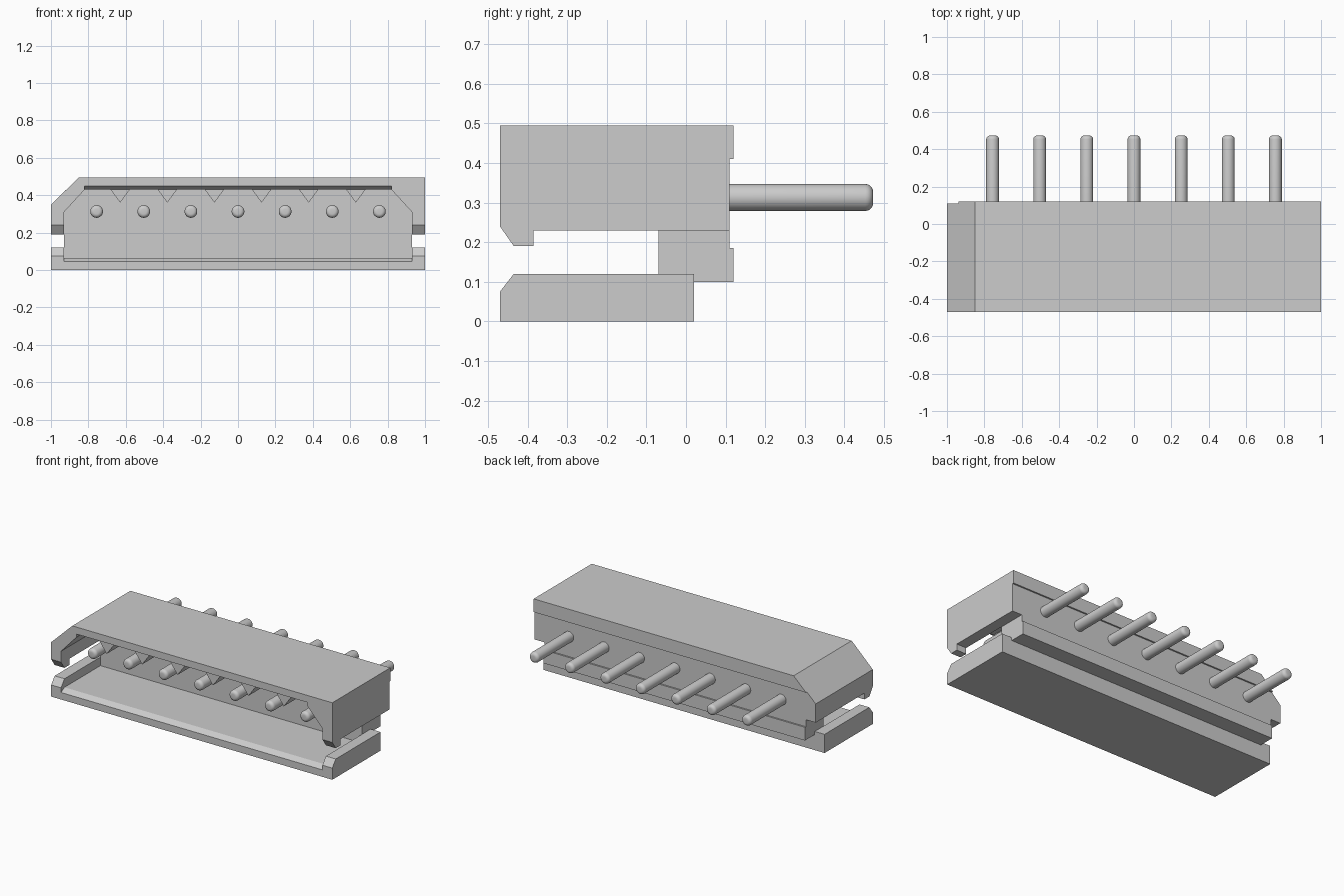
import bpy, bmesh, math
from mathutils import Matrix, Vector

cube = bpy.data.objects.get("Cube")
if cube:
    bpy.data.objects.remove(cube, do_unlink=True)

mat = bpy.data.materials.new("light_grey")
mat.use_nodes = True
GREY = (0.604, 0.604, 0.604, 1)
mat.diffuse_color = GREY
mat.node_tree.nodes["Principled BSDF"].inputs["Base Color"].default_value = GREY


def finish(bm, name):
    bmesh.ops.recalc_face_normals(bm, faces=bm.faces)
    me = bpy.data.meshes.new(name)
    bm.to_mesh(me)
    bm.free()
    me.materials.append(mat)
    ob = bpy.data.objects.new(name, me)
    bpy.context.collection.objects.link(ob)
    return ob


def loft(name, rings):
    """Skin matching xz outlines placed at successive y positions, capped at both ends."""
    bm = bmesh.new()
    loops = [[bm.verts.new((x, y, z)) for x, z in pts] for y, pts in rings]
    n = len(loops[0])
    for a, b in zip(loops, loops[1:]):
        for i in range(n):
            j = (i + 1) % n
            bm.faces.new((a[i], a[j], b[j], b[i]))
    bm.faces.new(loops[0])
    bm.faces.new(loops[-1][::-1])
    bmesh.ops.remove_doubles(bm, verts=bm.verts, dist=1e-5)
    bmesh.ops.dissolve_limit(bm, angle_limit=0.01, verts=bm.verts, edges=bm.edges)
    return finish(bm, name)


def prism(name, pts, y0, y1):
    return loft(name, [(y0, pts), (y1, pts)])


def rect(x0, x1, z0, z1):
    return [(x0, z0), (x1, z0), (x1, z1), (x0, z1)]


FRONT, BEVEL, WALL, BACK, RIDGE = -0.47, -0.435, -0.07, 0.11, 0.12
IN = 0.93   # half width of the cavity
TOP = [(1, 0.495), (-0.85, 0.495), (-1, 0.35)]


# Upper hood, with a bevelled mouth under the roof
def hood(foot, roof):
    return ([(IN, foot), (1, foot)] + TOP + [(-1, foot), (-IN, foot), (-IN, 0.31),
            (-0.82, 0.43), (-0.82, roof), (0.82, roof), (0.82, 0.43), (IN, 0.31)])


loft("upper_hood", [(FRONT, hood(0.24, 0.45)), (BEVEL, hood(0.23, 0.4301)),
                    (WALL, hood(0.23, 0.4301))])


# Lower tray, with bevelled side walls and floor edge
def tray(wall, floor):
    return [(-1, 0), (1, 0), (1, wall), (IN, wall), (IN, floor),
            (-IN, floor), (-IN, wall), (-1, wall)]


loft("lower_tray", [(FRONT, tray(0.075, 0.045)), (BEVEL, tray(0.12, 0.065)),
                    (0.02, tray(0.12, 0.065))])

# Rear wall, its footing in the tray, and the two raised rear strips
prism("rear_wall", [(-IN, 0.10), (IN, 0.10), (IN, 0.23), (1, 0.23)] + TOP
      + [(-1, 0.23), (-IN, 0.23)], WALL, BACK)
prism("rear_wall_footing", rect(-IN, IN, 0.065, 0.10), WALL, 0.02)
prism("upper_rear_strip", [(-0.938, 0.41), (1, 0.41), (1, 0.495), (-0.85, 0.495)], BACK, RIDGE)
prism("lower_rear_strip", rect(-IN, IN, 0.10, 0.185), BACK, RIDGE)

# Hooked lips at the front of the hood's side walls
for side, x0, x1 in (("left", IN, 1), ("right", -1, -IN)):
    def lip(low, high=0.24):
        return rect(x0, x1, low, high)
    loft(side + "_lip", [(FRONT, rect(x0, x1, 0.24, 0.26)), (BEVEL, rect(x0, x1, 0.19, 0.26)),
                         (-0.385, rect(x0, x1, 0.19, 0.26))])

# Triangular ribs hanging from the roof between the pins
PITCH = 0.252
for i in range(6):
    x = (i - 2.5) * PITCH
    prism(f"roof_rib_{i + 1}", [(x - 0.052, 0.431), (x, 0.36), (x + 0.052, 0.431)], BEVEL, WALL)

# Contact pins with rounded ends
Y0, Y1 = -0.41, 0.473
for i in range(7):
    bm = bmesh.new()
    place = (Matrix.Translation(((i - 3) * PITCH, (Y0 + Y1) / 2, 0.313))
             @ Matrix.Rotation(math.pi / 2, 4, 'X'))
    bmesh.ops.create_cone(bm, cap_ends=True, segments=32, radius1=0.034, radius2=0.034,
                          depth=Y1 - Y0, matrix=place)
    rims = [e for e in bm.edges if abs(e.verts[0].co.y - e.verts[1].co.y) < 1e-4]
    bmesh.ops.bevel(bm, geom=rims, offset=0.02, segments=5, profile=0.5, affect='EDGES')
    for f in bm.faces:
        f.smooth = True
    pin = finish(bm, f"contact_pin_{i + 1}")
    bpy.ops.object.select_all(action='DESELECT')
    pin.select_set(True)
    bpy.context.view_layer.objects.active = pin
    bpy.ops.object.shade_smooth_by_angle(angle=math.radians(30))
